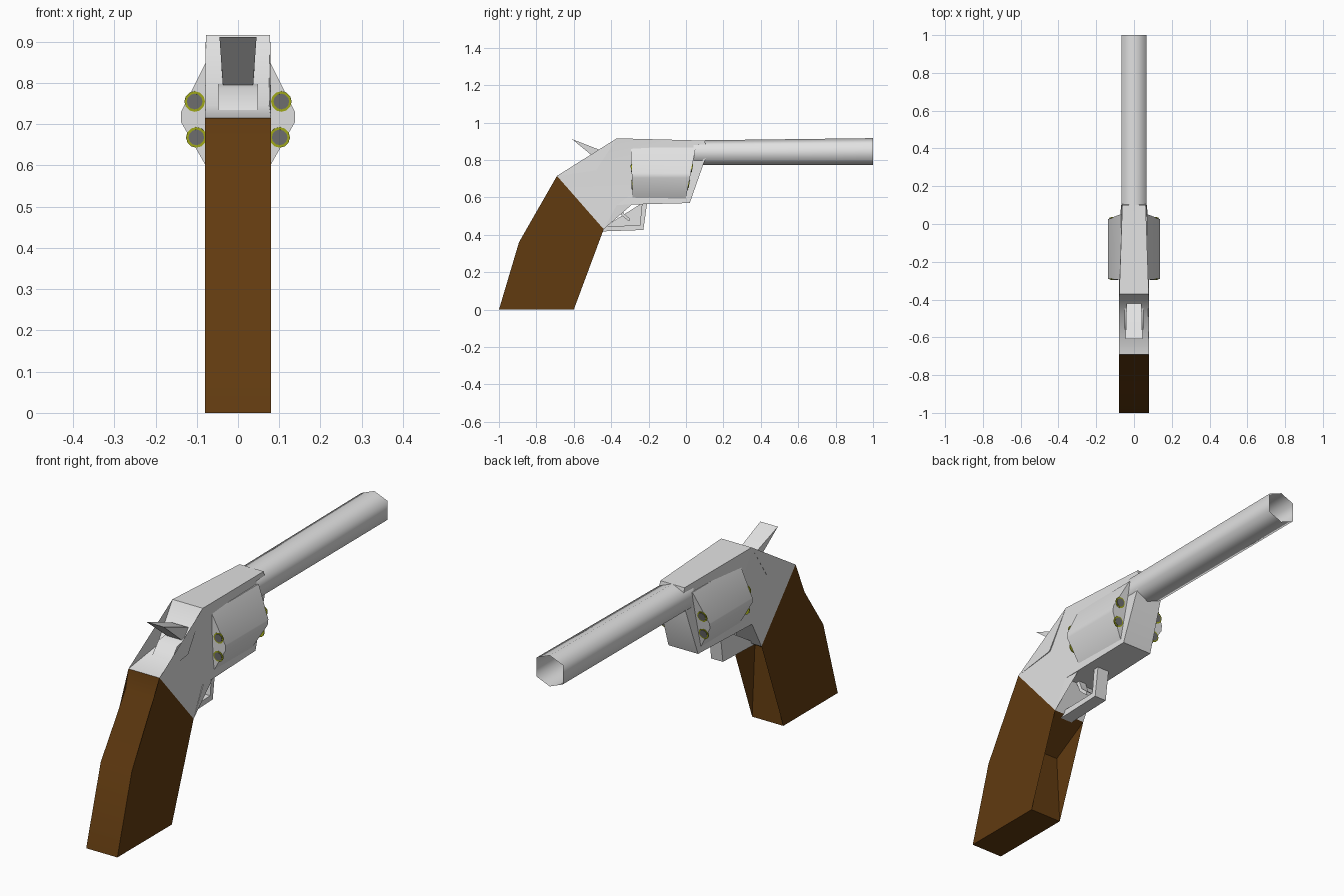
import bpy, bmesh, math
from mathutils import Matrix

if "Cube" in bpy.data.objects:
    bpy.data.objects.remove(bpy.data.objects["Cube"])


def material(name, rgb):
    m = bpy.data.materials.new(name)
    m.diffuse_color = (*rgb, 1)
    m.use_nodes = True
    m.node_tree.nodes["Principled BSDF"].inputs["Base Color"].default_value = m.diffuse_color
    return m


METAL = material("pale_steel", (0.76, 0.76, 0.76))
WOOD = material("brown_wood", (0.12, 0.043, 0.005))
YELLOW = material("olive_brass", (0.36, 0.40, 0.01))
GREY = material("dark_grey", (0.16, 0.16, 0.16))


def finish(name, bm, mat, angle):
    bmesh.ops.recalc_face_normals(bm, faces=bm.faces)
    me = bpy.data.meshes.new(name)
    bm.to_mesh(me)
    bm.free()
    ob = bpy.data.objects.new(name, me)
    bpy.context.collection.objects.link(ob)
    me.materials.append(mat)
    bpy.ops.object.select_all(action='DESELECT')
    bpy.context.view_layer.objects.active = ob
    ob.select_set(True)
    bpy.ops.object.shade_smooth_by_angle(angle=math.radians(angle))
    return ob


def loft(name, ring_a, ring_b, mat, caps=True, angle=50):
    """Skin two rings of equal length, optionally closing the ends."""
    bm = bmesh.new()
    a = [bm.verts.new(p) for p in ring_a]
    b = [bm.verts.new(p) for p in ring_b]
    for i in range(len(a)):
        j = (i + 1) % len(a)
        bm.faces.new((a[i], a[j], b[j], b[i]))
    if caps:
        ends = [bm.faces.new(a), bm.faces.new(b[::-1])]
        bmesh.ops.triangulate(bm, faces=ends)
    return finish(name, bm, mat, angle)


def prism(name, outline, mat, angle=50):
    """Side outline of (y, z, half width) points, mirrored across x."""
    return loft(name, [(w, y, z) for y, z, w in outline],
                [(-w, y, z) for y, z, w in outline], mat, angle=angle)


def flat(points, w):
    return [(y, z, w) for y, z in points]


# grip
prism("grip", flat([(-1, 0), (-0.6, 0), (-0.62, 0.325), (-0.44, 0.43),
                    (-0.69, 0.715), (-0.71, 0.63), (-0.893, 0.36)], 0.08), WOOD)

# frame, narrowing towards the barrel
prism("frame", [(-0.69, 0.715, 0.08), (-0.44, 0.43, 0.08), (-0.37, 0.56, 0.08),
                (0.02, 0.57, 0.076), (0.115, 0.84, 0.066), (0.10, 0.904, 0.062),
                (-0.37, 0.916, 0.078), (-0.48, 0.745, 0.08)], METAL)

# barrel: open six-sided tube
def hexagon(y, top):
    mid = (top + 0.773) / 2
    h = top - mid
    return [(0, y, mid + h), (0.067, y, mid + h * 0.62), (0.067, y, mid - h * 0.62),
            (0, y, mid - h), (-0.067, y, mid - h * 0.62), (-0.067, y, mid + h * 0.62)]

loft("barrel", hexagon(0.04, 0.905), hexagon(1.0, 0.917), METAL, caps=False, angle=80)

# cylinder: six-sided drum with slanted front
def front_y(z):
    return (z - 0.60) * 0.196

def rear_y(z):
    return -0.285 - (z - 0.60) * 0.04

section = [(0.07, 0.866), (0.138, 0.73), (0.138, 0.705), (0.07, 0.585)]
section += [(-x, z) for x, z in reversed(section)]
loft("cylinder", [(x, rear_y(z), z) for x, z in section],
     [(x, front_y(z), z) for x, z in section], METAL, angle=40)

# cartridge marks on both ends of the drum
def disc(name, x, y, z, r, tilt, mat):
    bm = bmesh.new()
    bmesh.ops.create_cone(bm, cap_ends=True, segments=12, radius1=r, radius2=r, depth=0.004,
                          matrix=Matrix.Translation((x, y, z)) @ Matrix.Rotation(tilt, 4, 'X'))
    finish(name, bm, mat, 30)

for side in (-1, 1):
    for x, z in ((0.105, 0.755), (0.101, 0.668)):
        for end, y, out, tilt in (("rear", rear_y(z), -1, math.pi / 2 + 0.04),
                                  ("front", front_y(z), 1, math.pi / 2 - 0.194)):
            disc("cartridge_rim_" + end, side * x, y, z, 0.025, tilt, YELLOW)
            disc("cartridge_centre_" + end, side * x, y + out * 0.002, z, 0.019, tilt, GREY)

# hammer base and spur
prism("hammer_base", flat([(-0.56, 0.735), (-0.515, 0.788), (-0.43, 0.80),
                           (-0.45, 0.735)], 0.049), METAL)
prism("hammer_spur", [(-0.61, 0.912, 0.045), (-0.455, 0.785, 0.036),
                      (-0.41, 0.83, 0.04), (-0.43, 0.842, 0.04)], METAL)

# trigger guard and trigger
prism("trigger_guard", flat([(-0.208, 0.57), (-0.228, 0.426), (-0.46, 0.418), (-0.43, 0.447),
                             (-0.247, 0.45), (-0.235, 0.57)], 0.03), METAL)
prism("trigger", flat([(-0.372, 0.565), (-0.345, 0.505), (-0.305, 0.472), (-0.298, 0.485),
                       (-0.333, 0.515), (-0.352, 0.565)], 0.018), METAL)
